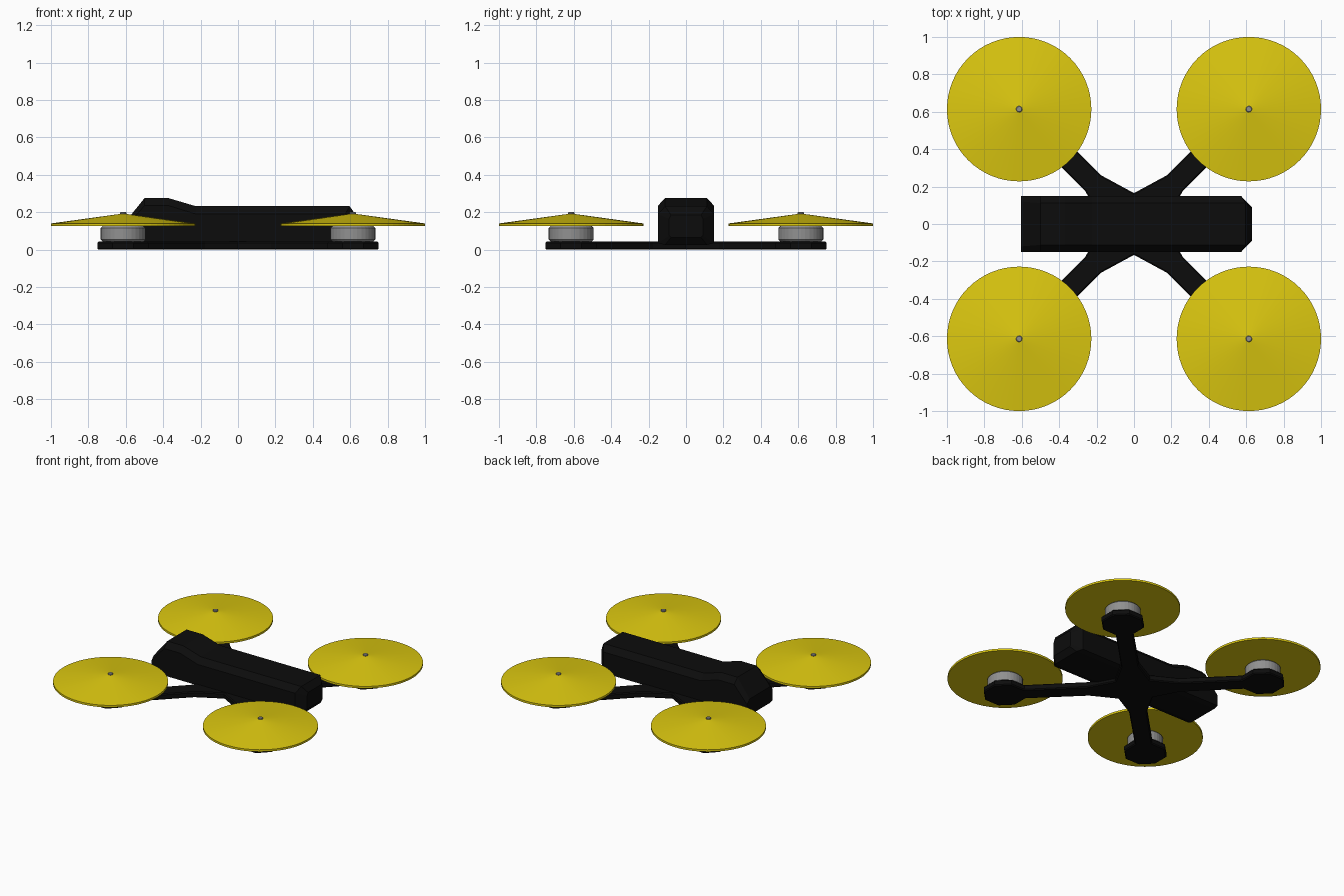
import bpy, bmesh, math
from mathutils import Matrix

if "Cube" in bpy.data.objects:
    bpy.data.objects.remove(bpy.data.objects["Cube"])


def material(name, rgb):
    m = bpy.data.materials.new(name)
    m.diffuse_color = (*rgb, 1)
    m.use_nodes = True
    m.node_tree.nodes["Principled BSDF"].inputs["Base Color"].default_value = m.diffuse_color
    return m


BLACK = material("matte_black", (0.0038, 0.0038, 0.0038))
YELLOW = material("propeller_yellow", (0.72, 0.58, 0.005))
GREY = material("metal_grey", (0.28, 0.28, 0.28))


def finish(bm, name, mat, bevel=0, limit=60):
    bmesh.ops.recalc_face_normals(bm, faces=bm.faces)
    me = bpy.data.meshes.new(name)
    bm.to_mesh(me)
    bm.free()
    me.materials.append(mat)
    ob = bpy.data.objects.new(name, me)
    bpy.context.collection.objects.link(ob)
    if bevel:
        mod = ob.modifiers.new("edge_chamfer", 'BEVEL')
        mod.width = bevel
        mod.segments = 1
        mod.limit_method = 'ANGLE'
        mod.angle_limit = math.radians(limit)
    return ob


def cone(name, mat, x, y, z0, z1, r0, r1, sides, bevel=0):
    bm = bmesh.new()
    bmesh.ops.create_cone(bm, cap_ends=True, segments=sides, radius1=r0, radius2=r1,
                          depth=z1 - z0, matrix=Matrix.Translation((x, y, (z0 + z1) / 2)))
    return finish(bm, name, mat, bevel)


def loft(name, rings, mat):
    bm = bmesh.new()
    loops = [[bm.verts.new(p) for p in ring] for ring in rings]
    for a, b in zip(loops, loops[1:]):
        for i in range(len(a)):
            j = (i + 1) % len(a)
            bm.faces.new((a[i], a[j], b[j], b[i]))
    bm.faces.new(loops[0])
    bm.faces.new(loops[-1])
    return finish(bm, name, mat)


# Body: hexagonal cross-sections along x
def section(xs, xt, bottom, shoulder, top, w, tw):
    return [(xt, -tw, bottom), (xt, tw, bottom), (xs, w, bottom + 0.01),
            (xs, w, shoulder), (xt, tw, top), (xt, -tw, top),
            (xs, -w, shoulder), (xs, -w, bottom + 0.01)]


loft("body", [
    section(-0.605, -0.605, 0.025, 0.115, 0.145, 0.15, 0.12),
    section(-0.50, -0.50, 0.025, 0.235, 0.275, 0.15, 0.112),
    section(-0.37, -0.37, 0.025, 0.235, 0.275, 0.15, 0.112),
    section(-0.225, -0.225, 0.025, 0.19, 0.232, 0.15, 0.112),
    section(0.572, 0.597, 0.025, 0.19, 0.232, 0.15, 0.112),
    section(0.63, 0.63, 0.065, 0.165, 0.185, 0.09, 0.08),
], BLACK)

# Cross frame: one arm outline with motor mount, repeated four times
arm = [(0.308, 0.06), (0.733, 0.058), (0.813, 0.137), (0.927, 0.137), (1.007, 0.057)]
outline = [(u, -v) for u, v in arm] + arm[::-1]
bm = bmesh.new()
verts = []
for k in range(4):
    a = math.radians(45 + 90 * k)
    n = a - math.pi / 4
    verts.append(bm.verts.new((0.165 * math.cos(n), 0.165 * math.sin(n), 0)))
    for u, v in outline:
        verts.append(bm.verts.new((u * math.cos(a) - v * math.sin(a),
                                   u * math.sin(a) + v * math.cos(a), 0)))
face = bm.faces.new(verts)
ext = bmesh.ops.extrude_face_region(bm, geom=[face], use_keep_orig=True)
for v in ext["geom"]:
    if isinstance(v, bmesh.types.BMVert):
        v.co.z = 0.043
finish(bm, "cross_frame", BLACK, 0.007)

# Motors, propeller discs and shafts
for sx, tx in ((-1, "left"), (1, "right")):
    for sy, ty in ((-1, "front"), (1, "back")):
        x, y, tag = 0.614 * sx, 0.614 * sy, f"{ty}_{tx}"
        cone("motor_" + tag, GREY, x, y, 0.042, 0.127, 0.12, 0.12, 32, 0.011)
        cone("propeller_rim_" + tag, YELLOW, x, y, 0.125, 0.14, 0.386, 0.386, 64)
        cone("propeller_disc_" + tag, YELLOW, x, y, 0.1399, 0.191, 0.386, 0.015, 64)
        cone("shaft_" + tag, GREY, x, y, 0.12, 0.2, 0.017, 0.017, 12, 0.003)
